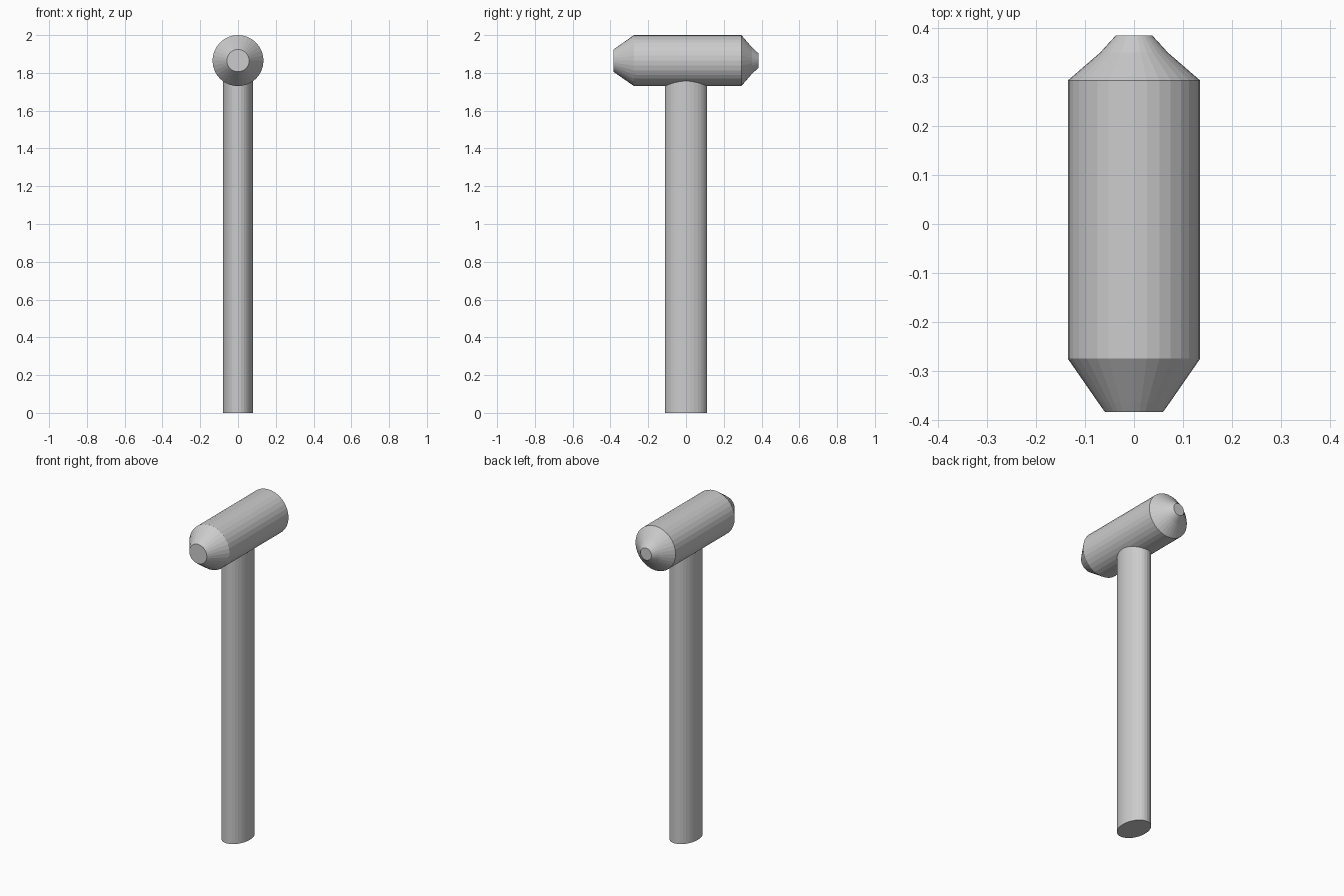
import bpy, bmesh, math

if "Cube" in bpy.data.objects:
    bpy.data.objects.remove(bpy.data.objects["Cube"])

SIDES = 32


def loft(name, rings, caps=True):
    """Skin a list of closed rings of points into a capped solid."""
    bm = bmesh.new()
    loops = [[bm.verts.new(p) for p in ring] for ring in rings]
    for a, b in zip(loops, loops[1:]):
        for i in range(SIDES):
            j = (i + 1) % SIDES
            bm.faces.new((a[i], a[j], b[j], b[i]))
    bm.faces.new(loops[0])
    bm.faces.new(loops[-1])
    bmesh.ops.recalc_face_normals(bm, faces=bm.faces)
    mesh = bpy.data.meshes.new(name)
    bm.to_mesh(mesh)
    bm.free()
    obj = bpy.data.objects.new(name, mesh)
    bpy.context.collection.objects.link(obj)
    return obj


angles = [2 * math.pi * i / SIDES for i in range(SIDES)]

# Handle: oval shaft running up into the head
loft("handle", [[(0.08 * math.cos(a), 0.112 * math.sin(a), z) for a in angles]
                for z in (0.0, 1.80)])

# Head: faceted barrel along y, blunt striking face in front, narrow peen behind
HEAD_Z, R = 1.865, 0.135
profile = [(-0.384, 0.059), (-0.363, 0.074), (-0.275, R),
           (0.293, R), (0.35, 0.069), (0.385, 0.037)]
loft("head", [[(r * math.cos(a), y, HEAD_Z + r * math.sin(a)) for a in angles]
              for y, r in profile])
